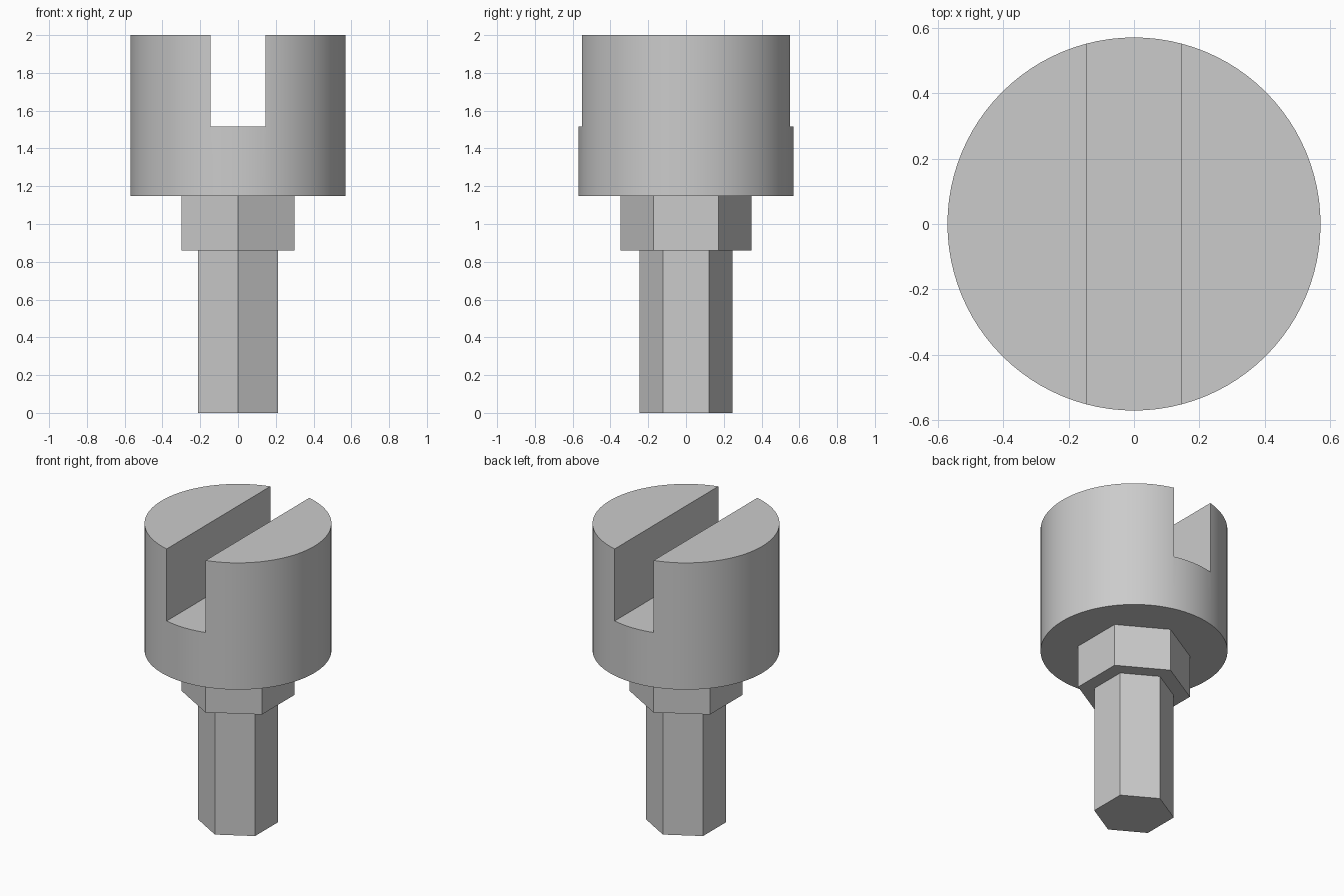
import bpy
import bmesh
from math import cos, sin, tau, radians

default = bpy.data.objects.get("Cube")
if default:
    bpy.data.objects.remove(default, do_unlink=True)

# Plain grey metal
grey = bpy.data.materials.new("grey_metal")
grey.use_nodes = True
colour = (0.6, 0.6, 0.6, 1)
grey.diffuse_color = colour
grey.node_tree.nodes["Principled BSDF"].inputs["Base Color"].default_value = colour


def prism(name, outline, bottom, top):
    """Extrude a flat outline upwards into a closed solid."""
    bm = bmesh.new()
    base = bm.faces.new([bm.verts.new((x, y, bottom)) for x, y in outline])
    result = bmesh.ops.extrude_face_region(bm, geom=[base], use_keep_orig=True)
    raised = [v for v in result["geom"] if isinstance(v, bmesh.types.BMVert)]
    bmesh.ops.translate(bm, verts=raised, vec=(0, 0, top - bottom))
    bmesh.ops.recalc_face_normals(bm, faces=bm.faces)
    mesh = bpy.data.meshes.new(name)
    bm.to_mesh(mesh)
    bm.free()
    mesh.materials.append(grey)
    obj = bpy.data.objects.new(name, mesh)
    bpy.context.collection.objects.link(obj)
    return obj


def polygon(radius, sides):
    """Regular outline with its first corner on the y axis."""
    return [(radius * sin(tau * i / sides), radius * cos(tau * i / sides))
            for i in range(sides)]


# Hexagonal shank and collar, each seated slightly into the part above
prism("hex_shank", polygon(0.246, 6), 0, 0.88)
prism("hex_collar", polygon(0.346, 6), 0.86, 1.17)

# Round head
head = prism("slotted_head", polygon(0.57, 96), 1.147, 2)

# Slot running front to back through the top of the head
slot = prism("slot_cutter", [(-0.145, -1), (0.145, -1), (0.145, 1), (-0.145, 1)], 1.515, 2.2)
slot.hide_render = True
cut = head.modifiers.new("slot", "BOOLEAN")
cut.operation = "DIFFERENCE"
cut.solver = "EXACT"
cut.object = slot

bpy.ops.object.select_all(action="DESELECT")
bpy.context.view_layer.objects.active = head
head.select_set(True)
bpy.ops.object.modifier_apply(modifier=cut.name)
bpy.data.objects.remove(slot, do_unlink=True)
bpy.ops.object.shade_smooth_by_angle(angle=radians(30))
